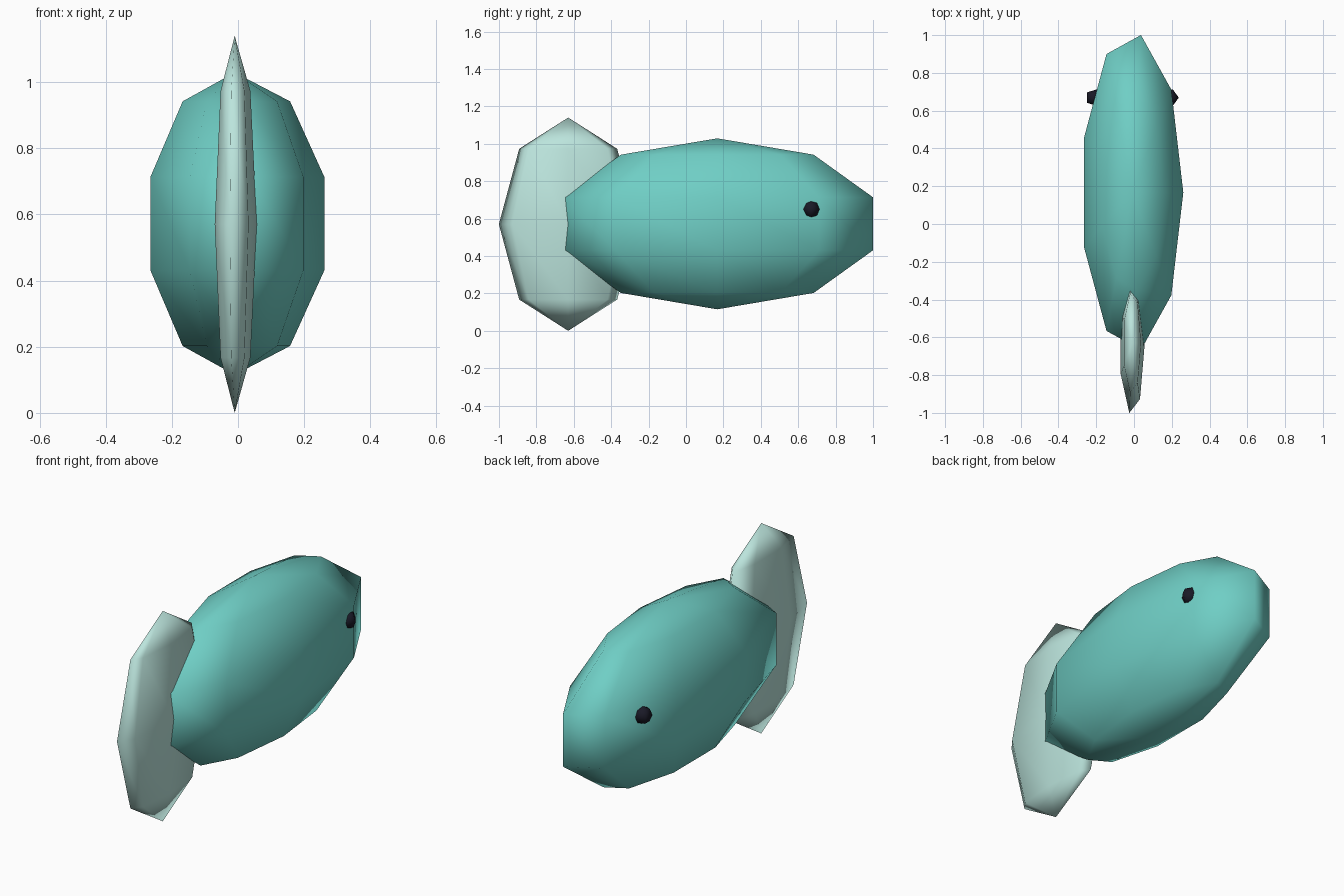
import bpy, bmesh
from math import sin, cos, pi

if "Cube" in bpy.data.objects:
    bpy.data.objects.remove(bpy.data.objects["Cube"])


def material(name, rgb):
    m = bpy.data.materials.new(name)
    m.diffuse_color = (*rgb, 1)
    m.use_nodes = True
    m.node_tree.nodes["Principled BSDF"].inputs["Base Color"].default_value = m.diffuse_color
    return m


def ellipsoid(name, centre, radii, segments, rings, mat):
    """Low-poly sphere with a vertex column on +x, stretched to the radii."""
    bm = bmesh.new()

    def vert(theta, phi):
        unit = (sin(theta) * cos(phi), sin(theta) * sin(phi), cos(theta))
        return bm.verts.new([r * u for r, u in zip(radii, unit)])

    top, bottom = vert(0, 0), vert(pi, 0)
    loops = [[vert(pi * i / rings, 2 * pi * j / segments) for j in range(segments)]
             for i in range(1, rings)]
    for j in range(segments):
        k = (j + 1) % segments
        bm.faces.new((top, loops[0][j], loops[0][k]))
        bm.faces.new((bottom, loops[-1][k], loops[-1][j]))
        for a, b in zip(loops, loops[1:]):
            bm.faces.new((a[j], b[j], b[k], a[k]))
    for f in bm.faces:
        f.smooth = True
    mesh = bpy.data.meshes.new(name)
    bm.to_mesh(mesh)
    bm.free()
    mesh.materials.append(mat)
    ob = bpy.data.objects.new(name, mesh)
    ob.location = centre
    bpy.context.collection.objects.link(ob)
    return ob


teal = material("teal", (0.16, 0.62, 0.56))
pale = material("pale_teal", (0.50, 0.78, 0.72))
black = material("black", (0.01, 0.01, 0.02))

MID_X, MID_Z = -0.01, 0.572

# Body and upright tail fin
ellipsoid("body", (MID_X, 0.167, MID_Z), (0.285, 0.89, 0.457), 9, 5, teal)
ellipsoid("tail_fin", (MID_X, -0.63, 0.57), (0.067, 0.38, 0.57), 7, 4, pale)

# Eyes, half sunk in the sides of the head
for side, label in ((-1, "left"), (1, "right")):
    ellipsoid(label + "_eye", (MID_X + side * 0.2, 0.669, 0.65),
              (0.047, 0.047, 0.047), 5, 4, black)
